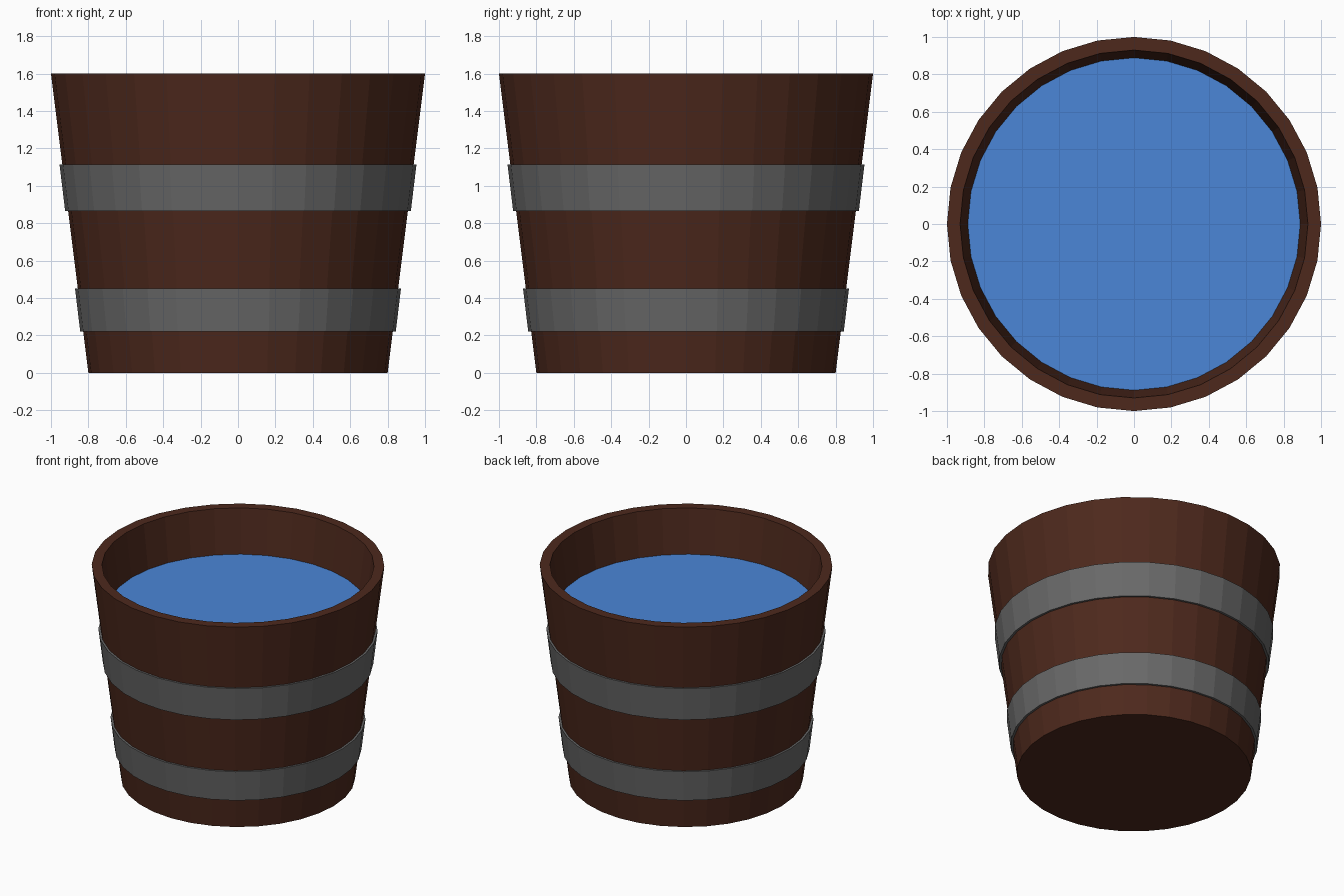
import bpy, bmesh
from math import sin, cos, tau

if "Cube" in bpy.data.objects:
    bpy.data.objects.remove(bpy.data.objects["Cube"])

SIDES = 32


def material(name, color):
    m = bpy.data.materials.new(name)
    m.diffuse_color = color
    m.use_nodes = True
    m.node_tree.nodes["Principled BSDF"].inputs["Base Color"].default_value = m.diffuse_color
    return m


def lathe(name, profile, closed=False, mat=None):
    """Revolve (radius, z) points about z; open profile ends on the axis become caps."""
    bm = bmesh.new()
    rings = [[bm.verts.new((r * cos(tau * i / SIDES), r * sin(tau * i / SIDES), z))
              for i in range(SIDES)] for r, z in profile]
    pairs = list(zip(rings, rings[1:] + rings[:1])) if closed else list(zip(rings, rings[1:]))
    for a, b in pairs:
        for i in range(SIDES):
            j = (i + 1) % SIDES
            bm.faces.new((a[i], a[j], b[j], b[i]))
    if not closed:
        bm.faces.new(rings[0][::-1])
        if len(rings) > 1:
            bm.faces.new(rings[-1])
    if len(rings) > 1:
        bmesh.ops.recalc_face_normals(bm, faces=bm.faces)
    else:
        bmesh.ops.reverse_faces(bm, faces=bm.faces)
    mesh = bpy.data.meshes.new(name)
    bm.to_mesh(mesh)
    bm.free()
    ob = bpy.data.objects.new(name, mesh)
    bpy.context.collection.objects.link(ob)
    if mat:
        mesh.materials.append(mat)
    return ob


def wall(z):
    """Outer radius of the tapered bucket at height z."""
    return 0.8 + 0.125 * z


wood = material("dark_wood", (0.075, 0.022, 0.012, 1))
blue = material("water_blue", (0.07, 0.24, 0.68, 1))
iron = material("iron", (0.14, 0.14, 0.14, 1))

# Wooden tub: outside wall, rim, inside wall and floor
T = 0.07
lathe("bucket", [(wall(0), 0), (wall(1.6), 1.6), (wall(1.6) - T, 1.6), (wall(0.08) - T, 0.08)], mat=wood)

# Water surface
lathe("water", [(wall(1.27) - T, 1.27)], mat=blue)

# Metal hoops following the taper
for name, z0, z1 in (("lower_hoop", 0.22, 0.45), ("upper_hoop", 0.865, 1.115)):
    lathe(name, [(wall(z0) - 0.01, z0), (wall(z0) + 0.016, z0),
                 (wall(z1) + 0.015, z1), (wall(z1) - 0.01, z1)], closed=True, mat=iron)
